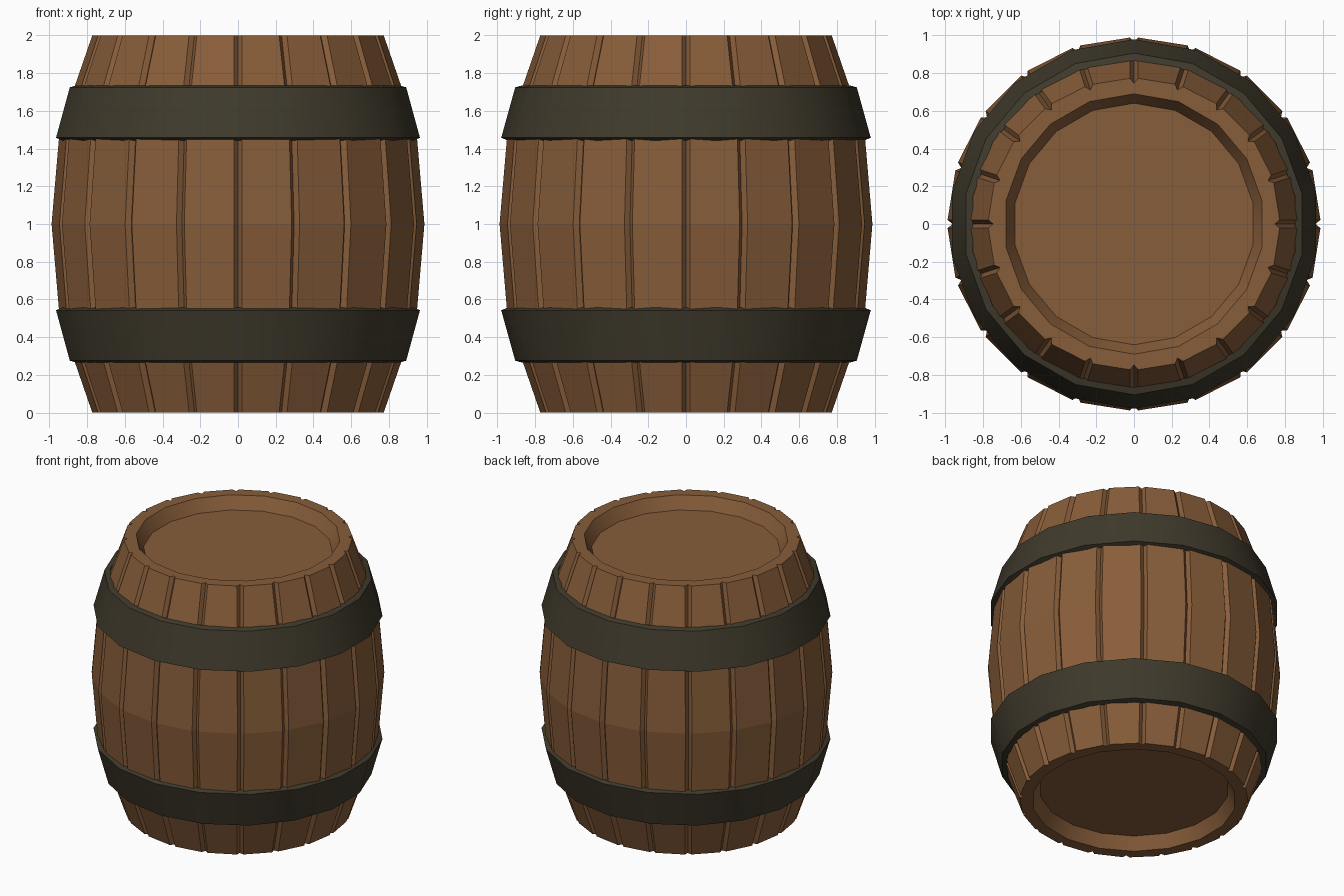
import bpy, bmesh
from math import sin, cos, pi, asin

if "Cube" in bpy.data.objects:
    bpy.data.objects.remove(bpy.data.objects["Cube"])

STAVES, SIDES = 20, 18


def material(name, rgb):
    m = bpy.data.materials.new(name)
    m.diffuse_color = (*rgb, 1)
    m.use_nodes = True
    m.node_tree.nodes["Principled BSDF"].inputs["Base Color"].default_value = m.diffuse_color
    return m


wood = material("wood", (0.245, 0.11, 0.042))
iron = material("iron", (0.05, 0.042, 0.025))


def finish(name, bm, mat, smooth=False):
    bmesh.ops.recalc_face_normals(bm, faces=bm.faces)
    me = bpy.data.meshes.new(name)
    bm.to_mesh(me)
    bm.free()
    ob = bpy.data.objects.new(name, me)
    bpy.context.collection.objects.link(ob)
    me.materials.append(mat)
    if smooth:
        bpy.ops.object.select_all(action='DESELECT')
        ob.select_set(True)
        bpy.context.view_layer.objects.active = ob
        bpy.ops.object.shade_smooth_by_angle(angle=0.6)
    return ob


def ring(bm, r, z):
    # 18-sided ring with a corner on the y axis
    return [bm.verts.new((r * cos(pi / 2 + 2 * pi * i / SIDES),
                          r * sin(pi / 2 + 2 * pi * i / SIDES), z)) for i in range(SIDES)]


def bridge(bm, a, b):
    for i in range(len(a)):
        j = (i + 1) % len(a)
        bm.faces.new((a[i], a[j], b[j], b[i]))


# Staves: bulging shell with a V groove between neighbouring boards
bm = bmesh.new()
rings = []
for r, z in [(0.772, 0), (0.945, 0.5), (0.988, 1), (0.945, 1.5), (0.772, 2)]:
    loop = []
    for i in range(STAVES):
        a = 2 * pi * i / STAVES
        d = asin(0.022 / r)
        for ang, rad in ((a - d, r), (a, r - 0.026), (a + d, r)):
            loop.append(bm.verts.new((rad * cos(ang), rad * sin(ang), z)))
    rings.append(loop)
for a, b in zip(rings, rings[1:]):
    bridge(bm, a, b)

# Flat rims closing the stave ends around the recessed heads
for outer, z in ((rings[0], 0), (rings[-1], 2)):
    inner = ring(bm, 0.69, z)
    edges = []
    for loop in (outer, inner):
        for i, v in enumerate(loop):
            w = loop[(i + 1) % len(loop)]
            edges.append(bm.edges.get((v, w)) or bm.edges.new((v, w)))
    bmesh.ops.triangle_fill(bm, use_beauty=True, edges=edges, normal=(0, 0, 1))
bmesh.ops.dissolve_limit(bm, angle_limit=0.01, verts=bm.verts, edges=bm.edges)
finish("staves", bm, wood)

# Recessed heads and mirrored hoops, top and bottom
for side, fz in (("top", lambda z: z), ("bottom", lambda z: 2 - z)):
    bm = bmesh.new()
    lip, floor = ring(bm, 0.69, fz(2)), ring(bm, 0.64, fz(1.91))
    bridge(bm, lip, floor)
    lid = bm.faces.new(floor)
    head = finish(side + "_head", bm, wood, True)
    # open sheet: make the lid face outward
    big = max(head.data.polygons, key=lambda p: p.area)
    if big.normal.z * (fz(2) - 1) < 0:
        head.data.flip_normals()

    bm = bmesh.new()
    loops = [ring(bm, r, fz(z)) for r, z in
             [(0.905, 1.724), (0.979, 1.457), (0.945, 1.443), (0.865, 1.735)]]
    for i in range(4):
        bridge(bm, loops[i], loops[(i + 1) % 4])
    finish(side + "_hoop", bm, iron, True)
